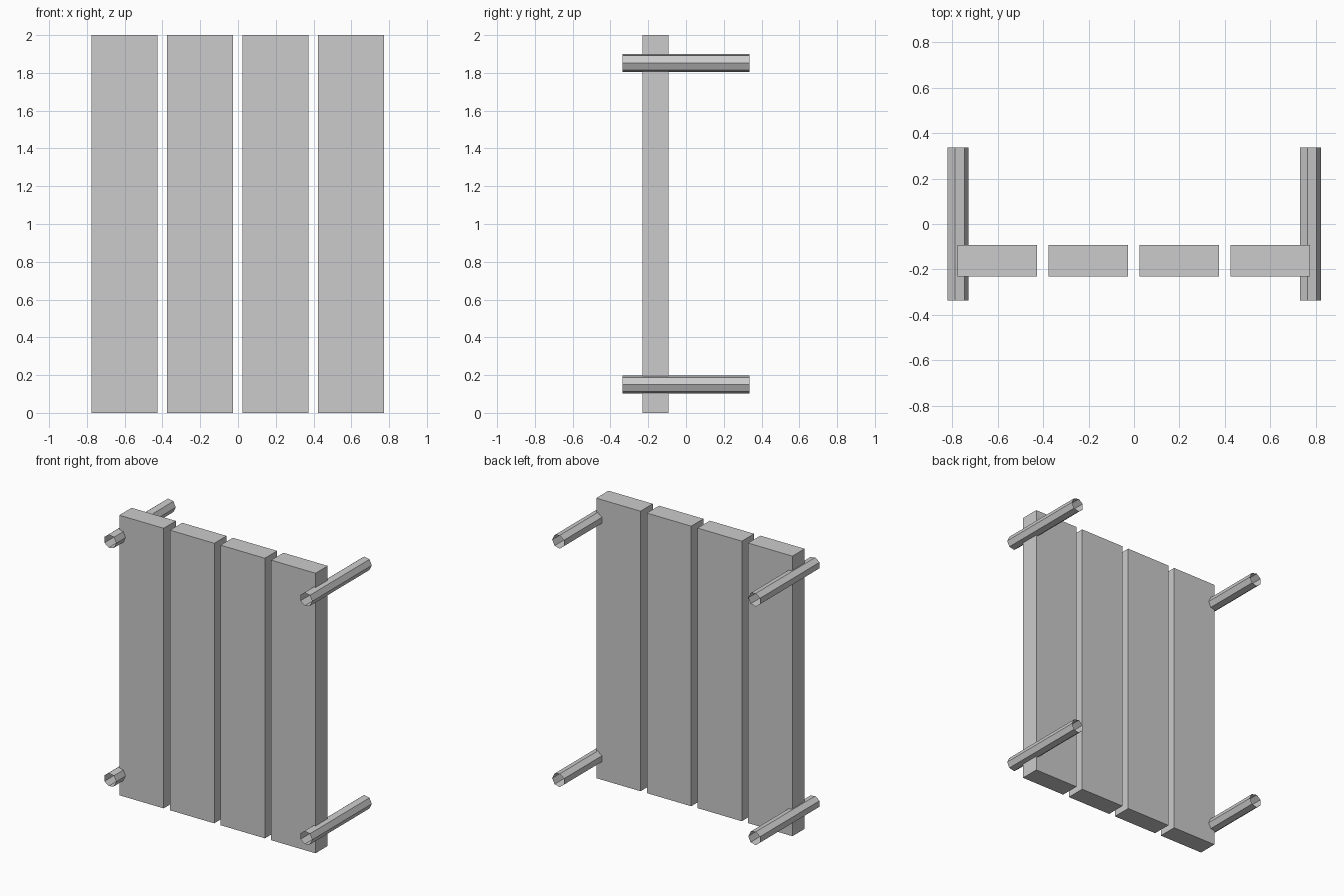
import bpy
import math

if "Cube" in bpy.data.objects:
    bpy.data.objects.remove(bpy.data.objects["Cube"])

ROD_X = (-0.776, 0.773)
ROD_Z = (0.15, 1.853)


def add_plank(name, x):
    bpy.ops.mesh.primitive_cube_add(size=1, location=(x, -0.161, 1.0))
    ob = bpy.context.object
    ob.name = name
    ob.scale = (0.35, 0.138, 2.0)
    bpy.ops.object.transform_apply(location=False, rotation=False, scale=True)


def add_rod(name, x, z):
    # seven-sided open tube along y, one corner pointing to +x
    r, half, n = 0.0487, 0.336, 7
    verts = []
    for y in (-half, half):
        for i in range(n):
            a = 2 * math.pi * i / n
            verts.append((r * math.cos(a), y, r * math.sin(a)))
    faces = [(i, n + i, n + (i + 1) % n, (i + 1) % n) for i in range(n)]
    mesh = bpy.data.meshes.new(name)
    mesh.from_pydata(verts, [], faces)
    ob = bpy.data.objects.new(name, mesh)
    ob.location = (x, 0, z)
    bpy.context.collection.objects.link(ob)


# four upright planks
for i in range(4):
    add_plank(f"plank_{i + 1}", -0.6015 + 0.4 * i)

# hollow rods at the outer plank edges
for side, x in zip(("left", "right"), ROD_X):
    for level, z in zip(("lower", "upper"), ROD_Z):
        add_rod(f"{level}_{side}_rod", x, z)
